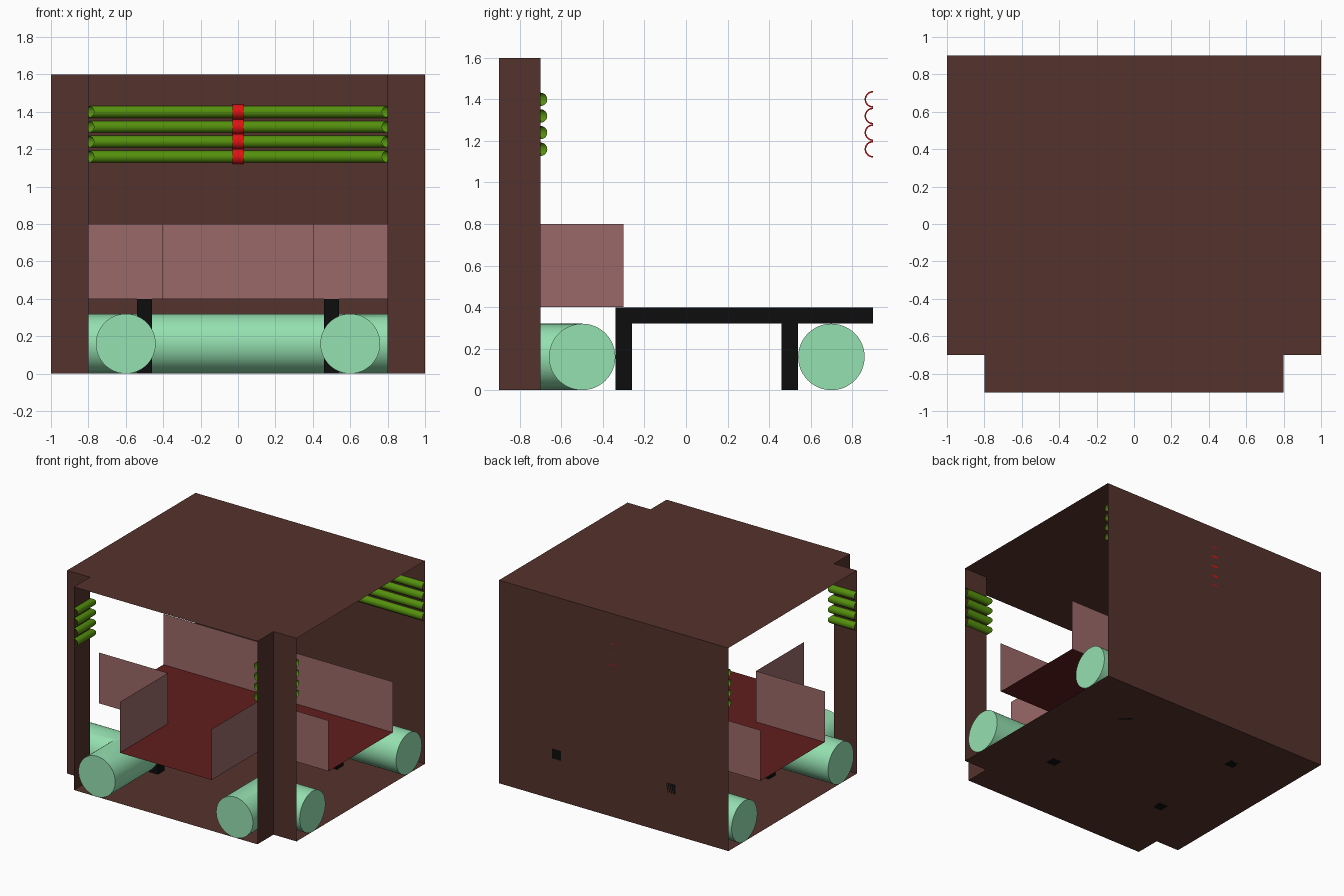
import bpy, bmesh, math

if "Cube" in bpy.data.objects:
    bpy.data.objects.remove(bpy.data.objects["Cube"])


def material(name, rgb):
    m = bpy.data.materials.new(name)
    m.diffuse_color = (*rgb, 1)
    m.use_nodes = True
    m.node_tree.nodes["Principled BSDF"].inputs["Base Color"].default_value = m.diffuse_color
    return m


BROWN = material("brown_wood", (0.09, 0.032, 0.025))
PINK = material("dusty_pink", (0.33, 0.14, 0.14))
RED = material("dark_red", (0.12, 0.012, 0.012))
BAND = material("bright_red", (0.8, 0.005, 0.005))
MINT = material("mint", (0.3, 0.75, 0.44))
GREEN = material("reed_green", (0.09, 0.28, 0.004))
BLACK = material("black", (0.004, 0.004, 0.004))


def finish(name, bm, mat, mirror=False, smooth=False):
    bmesh.ops.recalc_face_normals(bm, faces=bm.faces)
    me = bpy.data.meshes.new(name)
    bm.to_mesh(me)
    bm.free()
    ob = bpy.data.objects.new(name, me)
    bpy.context.collection.objects.link(ob)
    me.materials.append(mat)
    if mirror:
        ob.modifiers.new("Mirror", 'MIRROR').use_mirror_merge = False
    if smooth:
        bpy.ops.object.select_all(action='DESELECT')
        ob.select_set(True)
        bpy.context.view_layer.objects.active = ob
        bpy.ops.object.shade_smooth_by_angle(angle=math.radians(30))
    return ob


def sheet(name, outline, z, mat):
    """Flat horizontal polygon."""
    bm = bmesh.new()
    bm.faces.new([bm.verts.new((x, y, z)) for x, y in outline])
    return finish(name, bm, mat)


def wall(name, path, z0, z1, mat, mirror=False):
    """Thin upright panels following a plan path."""
    bm = bmesh.new()
    cols = [[bm.verts.new((x, y, z)) for z in (z0, z1)] for x, y in path]
    for a, b in zip(cols, cols[1:]):
        bm.faces.new((a[0], b[0], b[1], a[1]))
    return finish(name, bm, mat, mirror)


def box(name, lo, hi, mat, mirror=False):
    bm = bmesh.new()
    bmesh.ops.create_cube(bm, size=1)
    for v in bm.verts:
        v.co = [l + (c + 0.5) * (h - l) for l, h, c in zip(lo, hi, v.co)]
    return finish(name, bm, mat, mirror)


def arc(r, a0, a1, n):
    return [(r * math.cos(math.radians(a0 + (a1 - a0) * i / n)),
             r * math.sin(math.radians(a0 + (a1 - a0) * i / n))) for i in range(n + 1)]


def sweep(name, path, profile, z, mat, closed=True, mirror=False):
    """Sweep a profile along stations (x, y, offset_x, offset_y) with mitred corners."""
    bm = bmesh.new()
    rings = [[bm.verts.new((x + dx * o, y + dy * o, z + h)) for o, h in profile]
             for x, y, dx, dy in path]
    n = len(profile)
    for a, b in zip(rings, rings[1:]):
        for i in range(n if closed else n - 1):
            j = (i + 1) % n
            bm.faces.new((a[i], a[j], b[j], b[i]))
    if closed:
        bm.faces.new(rings[0])
        bm.faces.new(rings[-1])
    return finish(name, bm, mat, mirror, smooth=True)


def elbow(cx, cy):
    """Corner path from the front edge round to the side edge."""
    return [(cx, -0.9, -1, 0), (cx, cy, -1, 1), (1, cy, 0, 1)]


# Room shell: floor, roof, back wall and angled front posts
plan = [(-1, 0.9), (-1, -0.7), (-0.8, -0.7), (-0.8, -0.9),
        (0.8, -0.9), (0.8, -0.7), (1, -0.7), (1, 0.9)]
sheet("floor", plan, 0, BROWN)
sheet("roof", plan, 1.6, BROWN)
wall("back_wall", [(-1, 0.9), (1, 0.9)], 0, 1.6, BROWN)
wall("front_post", [(0.8, -0.9), (0.8, -0.7), (1, -0.7)], 0, 1.6, BROWN, True)

# T-shaped deck with side panels
sheet("deck", [(-1, 0.5), (-1, -0.3), (-0.4, -0.3), (-0.4, -0.9),
               (0.4, -0.9), (0.4, -0.3), (1, -0.3), (1, 0.5)], 0.4, RED)
wall("back_panel", [(-1, 0.5), (1, 0.5)], 0.4, 0.8, PINK)
wall("corner_panel", [(0.4, -0.9), (0.4, -0.3), (1, -0.3)], 0.4, 0.8, PINK, True)

# Deck supports
box("support_rail", (0.46, -0.34, 0.32), (0.54, 0.9, 0.398), BLACK, True)
for label, y in (("front_leg", -0.3), ("back_leg", 0.5)):
    box(label, (0.46, y - 0.04, 0), (0.54, y + 0.04, 0.32), BLACK, True)

# Large pipes on the floor
circle = arc(0.16, 0, 360, 48)[:-1]
sweep("back_pipe", [(-1, 0.7, 0, -1), (1, 0.7, 0, -1)], circle, 0.16, MINT)
sweep("corner_pipe", elbow(0.6, -0.5), circle, 0.16, MINT, mirror=True)

# Half-round open tubes on the walls, with clamps at the back centre
half = arc(0.032, -90, 90, 16)
clamp = arc(0.04, -90, 90, 16) + arc(0.033, 90, -90, 16)
for i in range(4):
    z = 1.16 + 0.08 * i
    sweep(f"back_tube_{i}", [(-1, 0.9, 0, -1), (1, 0.9, 0, -1)], half, z, GREEN, False)
    sweep(f"corner_tube_{i}", elbow(0.8, -0.7), half, z, GREEN, False, True)
    sweep(f"tube_clamp_{i}", [(-0.03, 0.9, 0, -1), (0.03, 0.9, 0, -1)], clamp, z, BAND)
